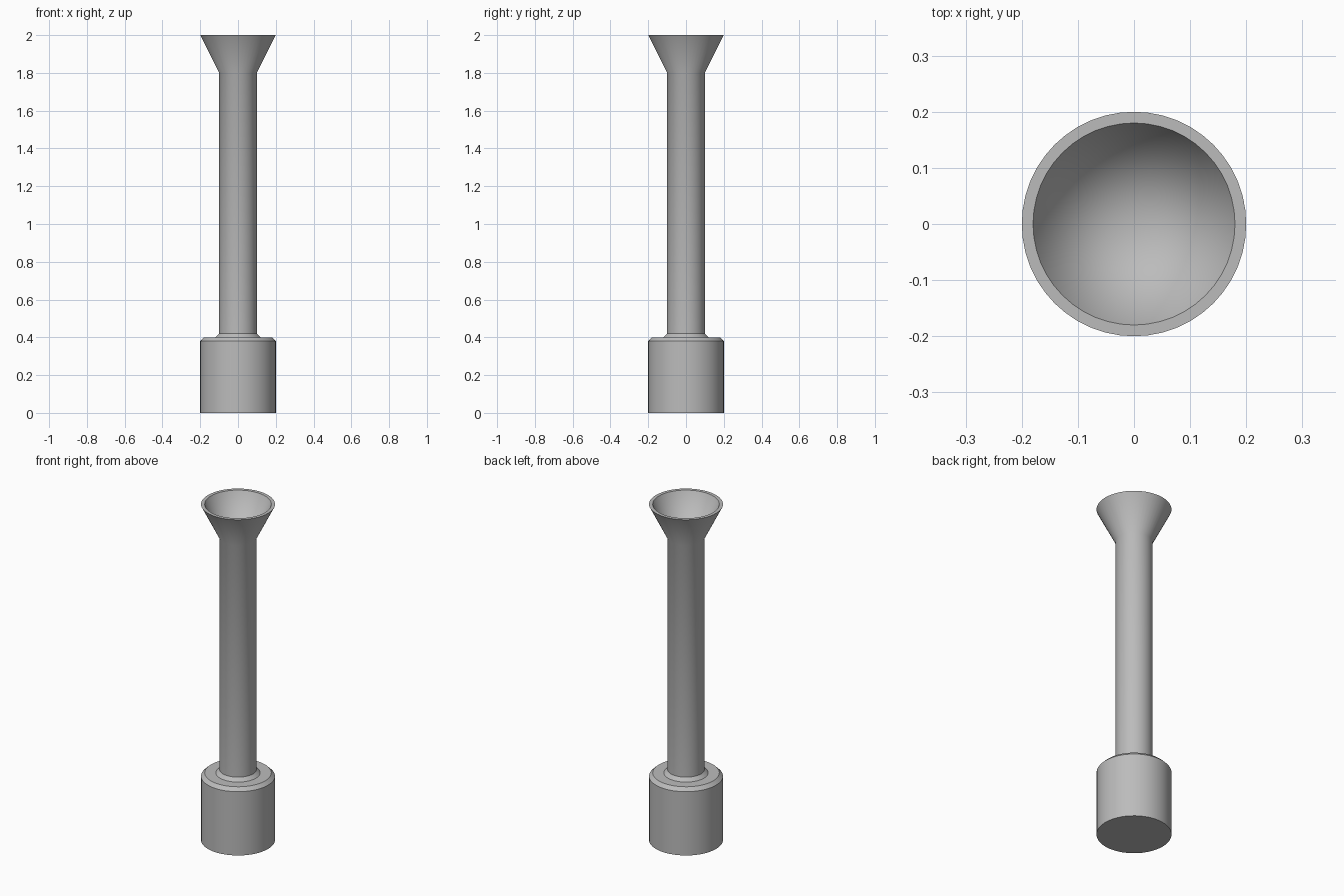
import bpy, bmesh, math

if "Cube" in bpy.data.objects:
    bpy.data.objects.remove(bpy.data.objects["Cube"], do_unlink=True)

SIDES = 48

grey = bpy.data.materials.new("plain_grey")
grey.use_nodes = True
colour = (0.5, 0.5, 0.5, 1)
grey.diffuse_color = colour
grey.node_tree.nodes["Principled BSDF"].inputs["Base Color"].default_value = colour


def lathe(name, profile):
    """Spin a (radius, height) profile around z."""
    bm = bmesh.new()
    verts = [bm.verts.new((r, 0, z)) for r, z in profile]
    edges = [bm.edges.new(pair) for pair in zip(verts, verts[1:])]
    bmesh.ops.spin(bm, geom=verts + edges, cent=(0, 0, 0), axis=(0, 0, 1),
                   angle=math.tau, steps=SIDES, use_duplicate=False)
    bmesh.ops.remove_doubles(bm, verts=bm.verts, dist=0.0005)
    bmesh.ops.recalc_face_normals(bm, faces=bm.faces)
    mesh = bpy.data.meshes.new(name)
    bm.to_mesh(mesh)
    bm.free()
    mesh.materials.append(grey)
    obj = bpy.data.objects.new(name, mesh)
    bpy.context.collection.objects.link(obj)
    bpy.ops.object.select_all(action='DESELECT')
    obj.select_set(True)
    bpy.context.view_layer.objects.active = obj
    bpy.ops.object.shade_smooth_by_angle(angle=math.radians(28))
    return obj


# One closed solid: chamfered base, collar, column, flared funnel and its bowl
lathe("funnel_column", [
    (0, 0), (0.2, 0),             # underside
    (0.2, 0.38), (0.18, 0.4),     # base wall and chamfer
    (0.12, 0.4), (0.1, 0.42),     # shoulder and collar
    (0.1, 1.8), (0.2, 2),         # column and flare
    (0.18, 2), (0, 1.64),         # rim and conical bowl
])
